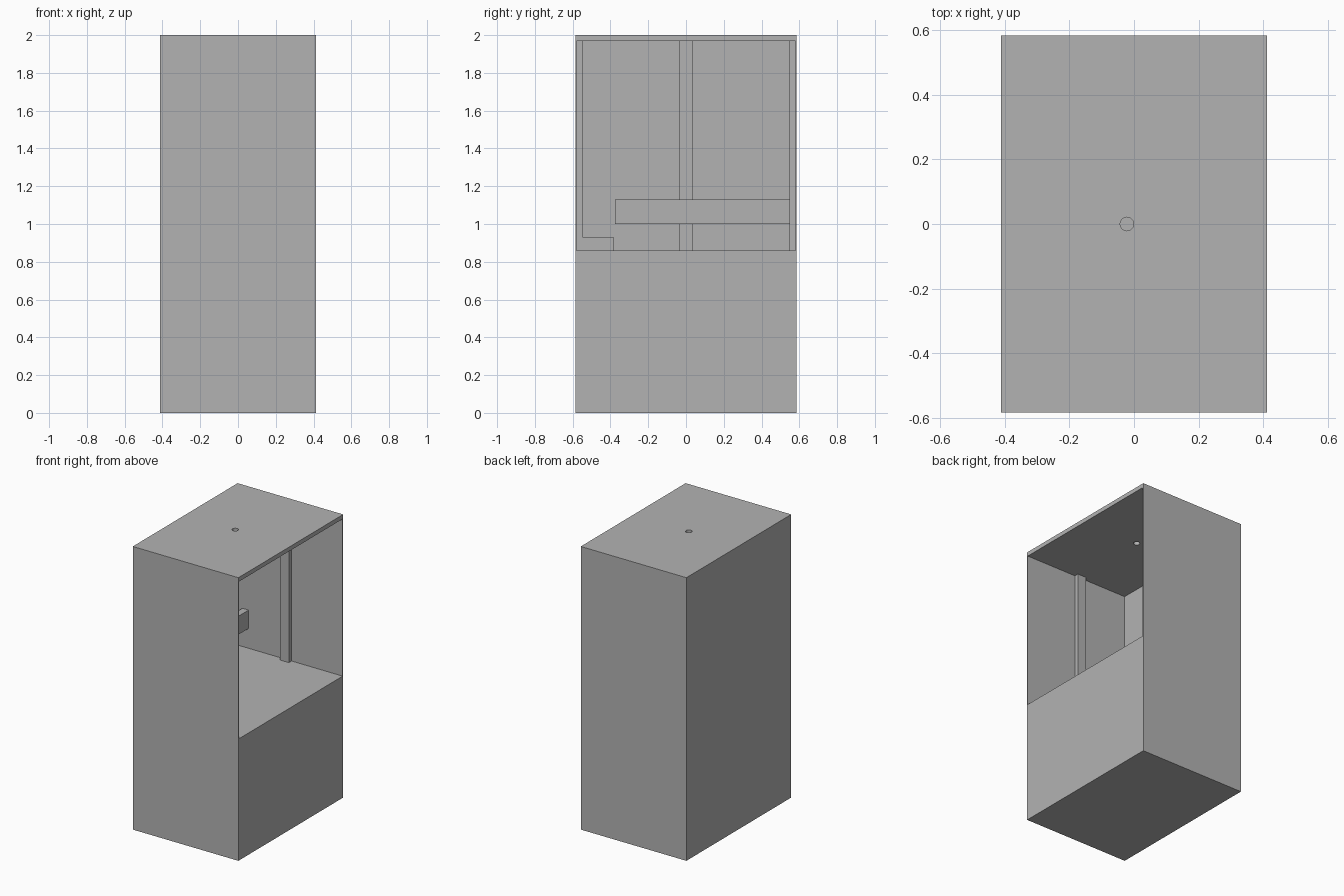
import bpy
import bmesh

cube = bpy.data.objects.get("Cube")
if cube:
    bpy.data.objects.remove(cube, do_unlink=True)

grey = bpy.data.materials.new("plain grey")
grey.use_nodes = True
shade = (0.45, 0.45, 0.45, 1)
grey.diffuse_color = shade
grey.node_tree.nodes["Principled BSDF"].inputs["Base Color"].default_value = shade

# Overall half sizes and levels
HX, HY, TOP = 0.4125, 0.585, 2.0
FLOOR, CEILING = 0.86, 1.97
WALL = 0.006
MID = -0.022        # centre line of the studs and the roof hole
STUD, DEPTH = 0.035, 0.036   # stud half width and depth


def finish(name, bm):
    mesh = bpy.data.meshes.new(name)
    bm.to_mesh(mesh)
    bm.free()
    mesh.materials.append(grey)
    obj = bpy.data.objects.new(name, mesh)
    bpy.context.collection.objects.link(obj)
    return obj


def box(name, x, y, z):
    """Box between the (low, high) limits on each axis."""
    bm = bmesh.new()
    bmesh.ops.create_cube(bm, size=1)
    for v in bm.verts:
        v.co = [lim[0] if c < 0 else lim[1] for c, lim in zip(v.co, (x, y, z))]
    return finish(name, bm)


# Closed base and roof
box("base_cabinet", (-HX, HX), (-HY, HY), (0, FLOOR))
roof = box("roof", (-HX, HX), (-HY, HY), (CEILING, TOP))

# Round hole through the roof
bm = bmesh.new()
bmesh.ops.create_cone(bm, cap_ends=True, segments=32, radius1=0.021, radius2=0.021, depth=0.2)
bmesh.ops.translate(bm, verts=bm.verts, vec=(MID, 0, CEILING))
cutter = finish("roof_hole_cutter", bm)
cutter.hide_render = True
cutter.hide_viewport = True
cutter.display_type = 'WIRE'
hole = roof.modifiers.new("hole", 'BOOLEAN')
hole.operation = 'DIFFERENCE'
hole.solver = 'EXACT'
hole.object = cutter

# Thin walls around the chamber, open on the left side
height = (FLOOR, CEILING)
box("side_wall", (-HX, -HX + WALL), (-HY, HY), height)
for name, s in (("front", -1), ("back", 1)):
    box(name + "_wall", (-HX, HX), sorted((s * HY, s * (HY - WALL))), height)
    box(name + "_stud", (MID - STUD, MID + STUD),
        sorted((s * (HY - WALL), s * (HY - DEPTH))), height)

# Side stud, the rail across it and the short foot block
inner = -HX + WALL + DEPTH
box("side_stud", (-HX + WALL, inner), (-STUD, STUD), height)
box("side_rail", (inner, inner + 0.048), (-0.375, HY - WALL), (1.0, 1.13))
box("foot_block", (MID - STUD, MID + STUD), (-HY + DEPTH, -0.385), (FLOOR, 0.93))
